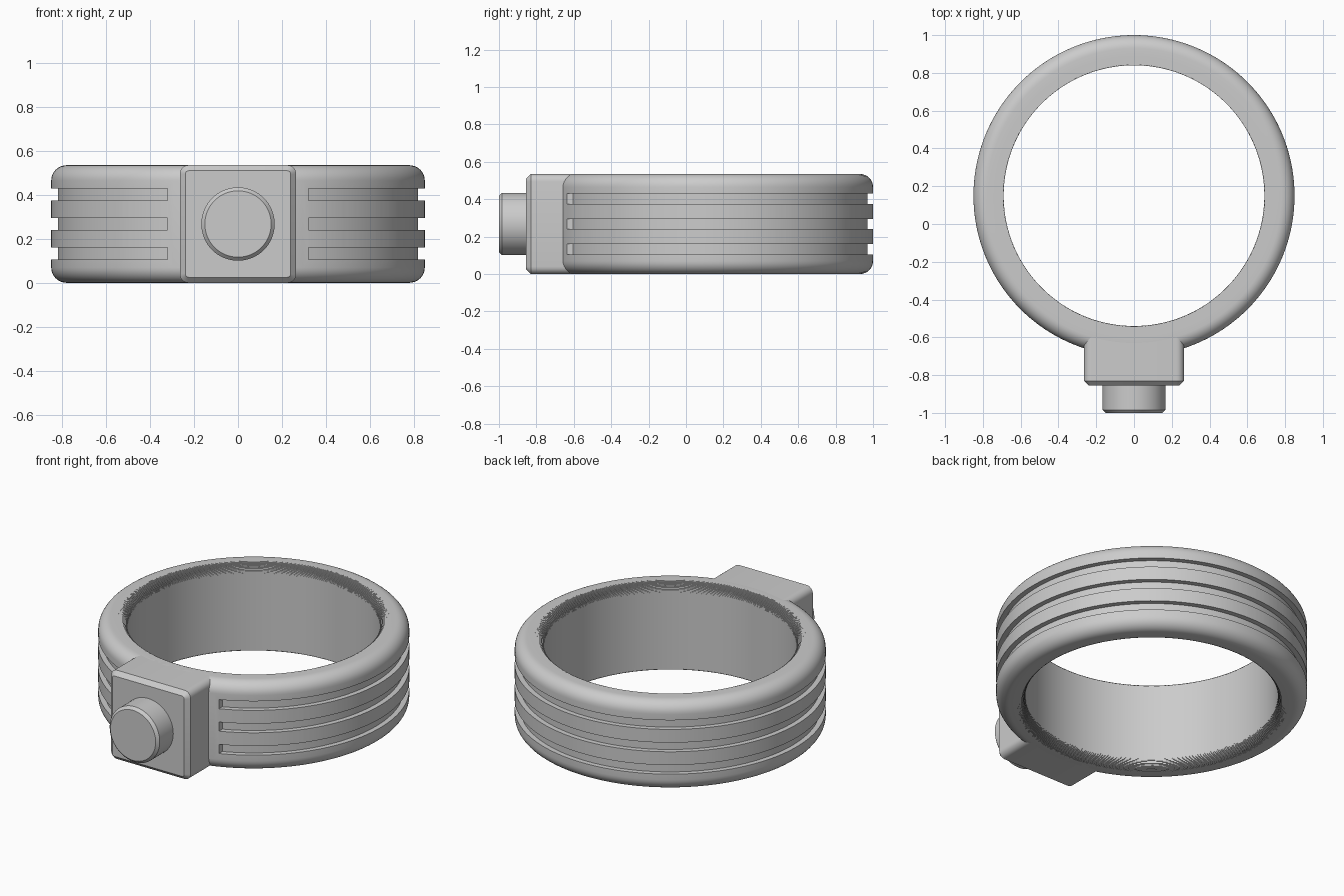
import bpy, bmesh
from math import sin, cos, pi, asin, radians
from mathutils import Matrix

if "Cube" in bpy.data.objects:
    bpy.data.objects.remove(bpy.data.objects["Cube"], do_unlink=True)

HEIGHT = 0.535
CENTRE_Y = 0.15
R_OUT, R_IN = 0.85, 0.69
SEGMENTS = 160

grey = bpy.data.materials.new("plain grey")
grey.use_nodes = True
colour = (0.6, 0.6, 0.6, 1)
grey.diffuse_color = colour
grey.node_tree.nodes["Principled BSDF"].inputs["Base Color"].default_value = colour


def make_object(name, bm):
    bmesh.ops.recalc_face_normals(bm, faces=bm.faces)
    mesh = bpy.data.meshes.new(name)
    bm.to_mesh(mesh)
    bm.free()
    mesh.materials.append(grey)
    obj = bpy.data.objects.new(name, mesh)
    bpy.context.collection.objects.link(obj)
    return obj


def activate(obj):
    bpy.ops.object.select_all(action='DESELECT')
    obj.select_set(True)
    bpy.context.view_layer.objects.active = obj


def smooth(obj):
    activate(obj)
    bpy.ops.object.shade_smooth_by_angle(angle=radians(30))


# Band cross-section: round outer edges, finely stepped inner edges
def band_profile():
    fillet, lip, steps = 0.07, 0.05, 12
    half = HEIGHT / 2
    upper = []
    for i in range(9):
        a = pi / 2 * i / 8
        upper.append((R_OUT - fillet + fillet * cos(a), half - fillet + fillet * sin(a)))
    arc = [(R_IN + lip - lip * sin(pi / 2 * i / steps),
            half - lip + lip * cos(pi / 2 * i / steps)) for i in range(steps + 1)]
    upper.append(arc[0])
    for (r0, z0), (r1, z1) in zip(arc, arc[1:]):
        upper += [(r0, z1), (r1, z1)]
    lower = [(r, -z) for r, z in reversed(upper)]
    return [(r, z + half) for r, z in upper + lower]


bm = bmesh.new()
profile = band_profile()
loops = []
for i in range(SEGMENTS):
    a = 2 * pi * i / SEGMENTS
    loops.append([bm.verts.new((r * sin(a), CENTRE_Y - r * cos(a), z)) for r, z in profile])
for i in range(SEGMENTS):
    one, two = loops[i], loops[(i + 1) % SEGMENTS]
    for j in range(len(profile)):
        k = (j + 1) % len(profile)
        bm.faces.new((one[j], one[k], two[k], two[j]))
band = make_object("band", bm)

# Three grooves that stop short of the block, with end walls square to x
bm = bmesh.new()
for z in (0.105, 0.24, 0.375):
    loops = []
    for i in range(SEGMENTS + 1):
        loop = []
        for r, h in ((0.82, 0), (0.95, 0), (0.95, 0.055), (0.82, 0.055)):
            start = asin(0.32 / r)
            a = start + (2 * pi - 2 * start) * i / SEGMENTS
            loop.append(bm.verts.new((r * sin(a), CENTRE_Y - r * cos(a), z + h)))
        loops.append(loop)
    for one, two in zip(loops, loops[1:]):
        for j in range(4):
            k = (j + 1) % 4
            bm.faces.new((one[j], one[k], two[k], two[j]))
    bm.faces.new(loops[0])
    bm.faces.new(loops[-1])
cutter = make_object("groove_cutter", bm)
cutter.hide_render = True
activate(band)
cut = band.modifiers.new("grooves", 'BOOLEAN')
cut.operation = 'DIFFERENCE'
cut.solver = 'EXACT'
cut.object = cutter
bpy.ops.object.modifier_apply(modifier=cut.name)
bpy.data.objects.remove(cutter, do_unlink=True)
smooth(band)

# Front block: rounded long edges, chamfered front
front, back = -0.855, -0.592
bm = bmesh.new()
bmesh.ops.create_cube(bm, size=1, matrix=Matrix.Translation((0, (front + back) / 2, HEIGHT / 2))
                      @ Matrix.Diagonal((0.53, back - front, HEIGHT, 1)))
long_edges = [e for e in bm.edges if abs(e.verts[0].co.y - e.verts[1].co.y) > 0.1]
bmesh.ops.bevel(bm, geom=long_edges, offset=0.04, segments=6, profile=0.5, affect='EDGES')
rim = [e for e in bm.edges if all(v.co.y < front + 0.001 for v in e.verts)]
bmesh.ops.bevel(bm, geom=rim, offset=0.025, segments=1, affect='EDGES')
smooth(make_object("front_block", bm))

# Round button with a chamfered rim
tip, root = -1.0, -0.84
bm = bmesh.new()
bmesh.ops.create_cone(bm, cap_ends=True, segments=64, radius1=0.167, radius2=0.167, depth=root - tip,
                      matrix=Matrix.Translation((0, (tip + root) / 2, HEIGHT / 2))
                      @ Matrix.Rotation(pi / 2, 4, 'X'))
rim = [e for e in bm.edges if all(v.co.y < tip + 0.001 for v in e.verts)]
bmesh.ops.bevel(bm, geom=rim, offset=0.016, segments=1, affect='EDGES')
smooth(make_object("button", bm))
